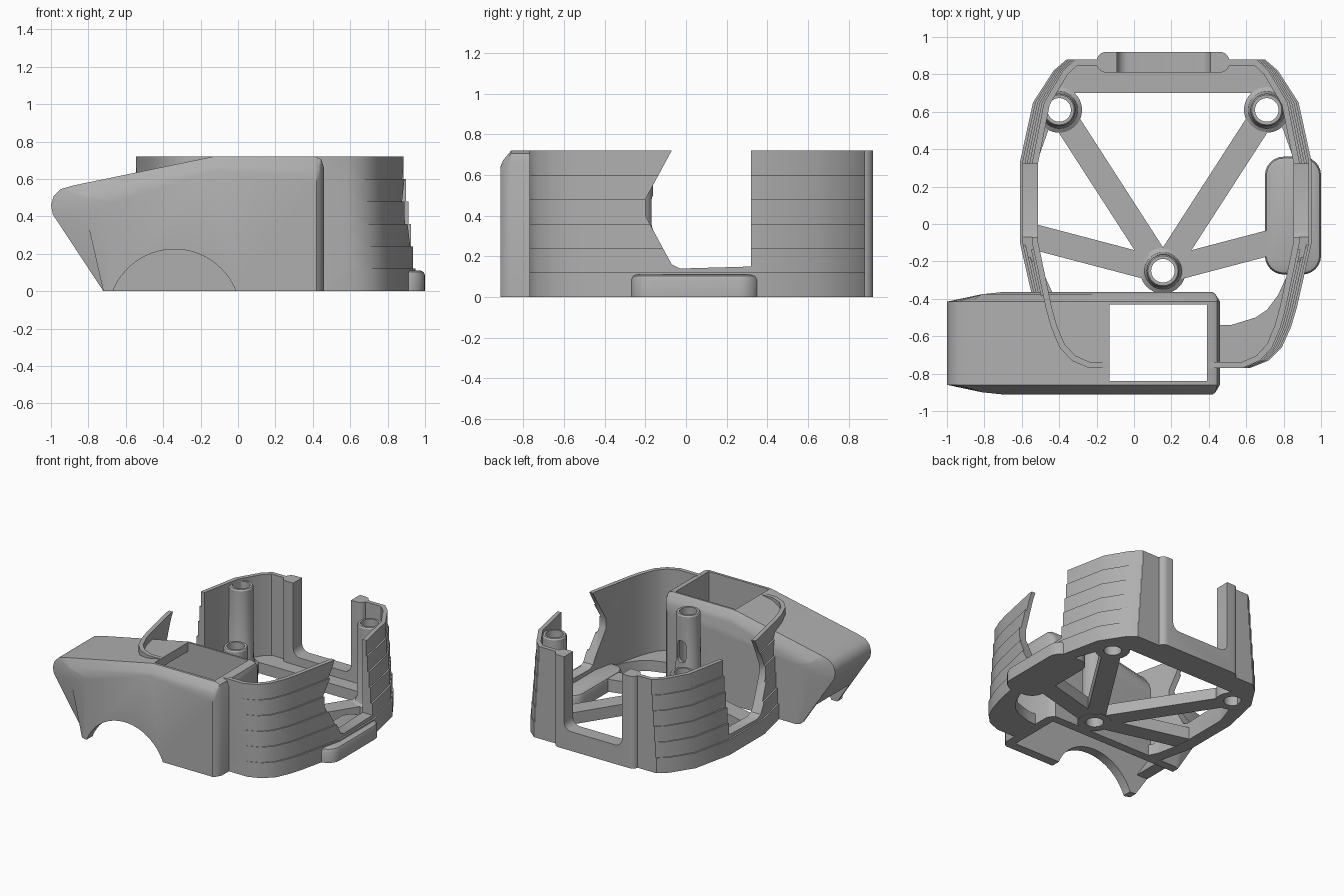
import bpy, bmesh, math
from mathutils import Vector

cube = bpy.data.objects.get("Cube")
if cube:
    bpy.data.objects.remove(cube, do_unlink=True)

grey = bpy.data.materials.new("plain grey")
grey.use_nodes = True
grey.diffuse_color = (0.43, 0.43, 0.43, 1)
grey.node_tree.nodes["Principled BSDF"].inputs["Base Color"].default_value = grey.diffuse_color

CX = 0.17      # middle of the shell
TOP = 0.72     # overall height
FLOOR = 0.085  # floor thickness


def loft(name, loops, ring=False):
    """Skin equal-length loops; close into a ring or cap both ends."""
    bm = bmesh.new()
    rows = [[bm.verts.new(p) for p in loop] for loop in loops]
    n = len(rows[0])
    pairs = list(zip(rows, rows[1:])) + ([(rows[-1], rows[0])] if ring else [])
    for a, b in pairs:
        for i in range(n):
            j = (i + 1) % n
            bm.faces.new((a[i], a[j], b[j], b[i]))
    if not ring:
        bm.faces.new(rows[0])
        bm.faces.new(rows[-1])
    bmesh.ops.remove_doubles(bm, verts=bm.verts, dist=1e-5)
    bmesh.ops.dissolve_degenerate(bm, edges=bm.edges, dist=1e-5)
    bmesh.ops.recalc_face_normals(bm, faces=bm.faces)
    mesh = bpy.data.meshes.new(name)
    bm.to_mesh(mesh)
    bm.free()
    mesh.materials.append(grey)
    ob = bpy.data.objects.new(name, mesh)
    bpy.context.collection.objects.link(ob)
    return ob


def prism(name, pts, axis, lo, hi):
    """Extrude a 2D outline along x, y or z."""
    place = {"x": lambda a, b, h: (h, a, b),
             "y": lambda a, b, h: (a, h, b),
             "z": lambda a, b, h: (a, b, h)}[axis]
    return loft(name, [[place(a, b, h) for a, b in pts] for h in (lo, hi)])


def circle(x, y, r, n=40):
    return [(x + r * math.cos(math.tau * i / n), y + r * math.sin(math.tau * i / n))
            for i in range(n)]


def rounded(x0, x1, y0, y1, r, n=6):
    pts = []
    for k, (x, y) in enumerate([(x1 - r, y1 - r), (x0 + r, y1 - r), (x0 + r, y0 + r), (x1 - r, y0 + r)]):
        for i in range(n + 1):
            a = math.pi / 2 * (k + i / n)
            pts.append((x + r * math.cos(a), y + r * math.sin(a)))
    return pts


def apply(ob, mod):
    bpy.context.view_layer.objects.active = ob
    bpy.ops.object.modifier_apply(modifier=mod.name)


def cut(ob, cutters):
    for c in cutters:
        mod = ob.modifiers.new("cut", "BOOLEAN")
        mod.operation = "DIFFERENCE"
        mod.solver = "EXACT"
        mod.object = c
        apply(ob, mod)


def mirrored(half):
    return half + [(-x, y) for x, y in half[-2:0:-1]]


def at(loop, z, scale=1.0):
    return [(CX + x * scale, y, z) for x, y in loop]


def inset(loop, d):
    """Move an outline inward along its corner normals."""
    out = []
    for i, p in enumerate(loop):
        p = Vector(p)
        a = (p - Vector(loop[i - 1])).normalized()
        b = (Vector(loop[(i + 1) % len(loop)]) - p).normalized()
        t = (a + b).normalized()
        out.append(tuple(p + Vector((t.y, -t.x)) * d / max(0.5, t.dot(a))))
    return out


outline = mirrored([(0, .88), (.53, .88), (.60, .82), (.71, .65), (.78, .33), (.78, -.1),
                    (.70, -.45), (.67, -.55), (.62, -.66), (.55, -.73), (.45, -.77), (0, -.77)])
opening = mirrored([(0, .70), (.3, .70), (.5, .70), (.6, .58), (.70, .3), (.70, -.1),
                    (.66, -.25), (.6, -.38), (.54, -.46), (.48, -.5), (.35, -.54), (0, -.54)])
posts = [(.155, -.25), (-.4, .61), (.71, .61)]

# Cutters
side_notch = prism("side_notch_cutter", [(-.027, .8), (-.2, .48), (-.2, .40), (-.07, .16), (-.03, .14),
                                         (.32, .15), (.32, .8)], "x", -2, 2)
back_gap = prism("back_gap_cutter", rounded(-.09, .41, .15, 1.2, .06), "y", .6, 1.2)
duct_void = prism("duct_void_cutter", [(.39, -.1), (.39, .65), (-.15, .65), (-.88, .50), (-.91, .43),
                                       (-.64, .02), (-.64, -.1)], "y", -.84, -.43)
duct_hole = prism("duct_hole_cutter", [(-.13, -.84), (.39, -.84), (.39, -.43), (-.13, -.43)], "z", .3, 1)
arch = prism("arch_cutter", circle(-.34, -.13, .354, 72), "y", -1.2, -.7)
end_gap = prism("end_gap_cutter", [(-.6, -.1), (-.6, .16), (-1, .16), (-1, -.1)], "y", -.84, -.43)
post_holes = [prism("post_hole_cutter", circle(x, y, .063), "z", -.5, 1) for x, y in posts]
post_slot = prism("post_slot_cutter", rounded(.12, .19, .33, .50, .03), "y", -.25, 0)
cutters = [side_notch, back_gap, duct_void, duct_hole, arch, end_gap, post_slot] + post_holes

# Shell wall: six stacked bands, each a little narrower than the one below
bands = []
for i in range(6):
    s = 1 - .0167 * i
    bands += [at(outline, i * TOP / 6, s), at(outline, (i + 1) * TOP / 6, s)]
lining = inset([(x * .9165, y) for x, y in outline], .032)
wall = loft("shell_wall", bands + [at(lining, TOP), at(lining, 0)], ring=True)
cut(wall, [side_notch, back_gap, duct_void, duct_hole])

# Floor ring inside the wall
rim = inset(outline, .01)
floor = loft("floor_ring", [at(rim, 0), at(rim, FLOOR), at(opening, FLOOR), at(opening, 0)], ring=True)
cut(floor, [duct_void] + post_holes)

# Back plate with the open slot between two ribs
plate = prism("back_plate", rounded(-.2, .51, .81, .92, .05), "z", 0, TOP)
cut(plate, [back_gap])

# Spokes from the front post
hub = Vector(posts[0])
spokes = []
for k, end in enumerate([posts[1], posts[2], (-.55, -.065), (.86, -.065)]):
    d = (Vector(end) - hub).normalized()
    side = Vector((-d.y, d.x)) * .068
    e = Vector(end)
    sp = prism("spoke_%d" % (k + 1), [hub + side, hub - side, e - side, e + side], "z", 0.001 * (k + 1), FLOOR + .004 * (k + 1))
    cut(sp, post_holes)
    spokes.append(sp)

# Hollow posts with flared feet
for k, (x, y) in enumerate(posts):
    rings = [(.122, 0), (.122, .09), (.10, .105), (.09, .13), (.087, .69), (.08, .70)]
    post = loft("post_%d" % (k + 1), [[(a, b, z) for a, b in circle(x, y, r)] for r, z in rings])
    cut(post, [post_holes[k]] + ([post_slot] if k == 0 else []))

# Side pad
pad = loft("side_pad", [[(a, b, z) for a, b in rounded(.70 + d, 1 - d, -.27 + d, .36 - d, .1 - d)]
                        for z, d in [(0, 0), (.085, 0), (.103, .008), (.11, .025)]])

# Front duct: side profile lofted across its width with softened edges
profile = [(.46, 0), (.46, .66), (.445, .705), (.41, TOP), (-.13, TOP), (-.88, .565), (-.95, .545),
           (-.985, .51), (-1, .46), (-.99, .41), (-.72, 0)]


def duct_section(y, d):
    return [(min(max(x, -1 + .31 * d), .46 - .04 * d), y, z - .08 * d * (z > .5)) for x, z in profile]


MID = -.6375
steps = [(-.275, 1), (-.262, .6), (-.222, 0)]
duct = loft("front_duct", [duct_section(MID + o, d) for o, d in steps]
            + [duct_section(MID - o, d) for o, d in reversed(steps)])
cut(duct, [duct_void, duct_hole, arch, end_gap])

for c in cutters:
    bpy.data.objects.remove(c, do_unlink=True)

# Smooth the curves, keep the edges crisp
bpy.ops.object.select_all(action="DESELECT")
for ob in bpy.context.scene.objects:
    if ob.type == "MESH" and grey.name in ob.data.materials:
        ob.select_set(True)
        bpy.context.view_layer.objects.active = ob
bpy.ops.object.shade_smooth_by_angle(angle=math.radians(32))
